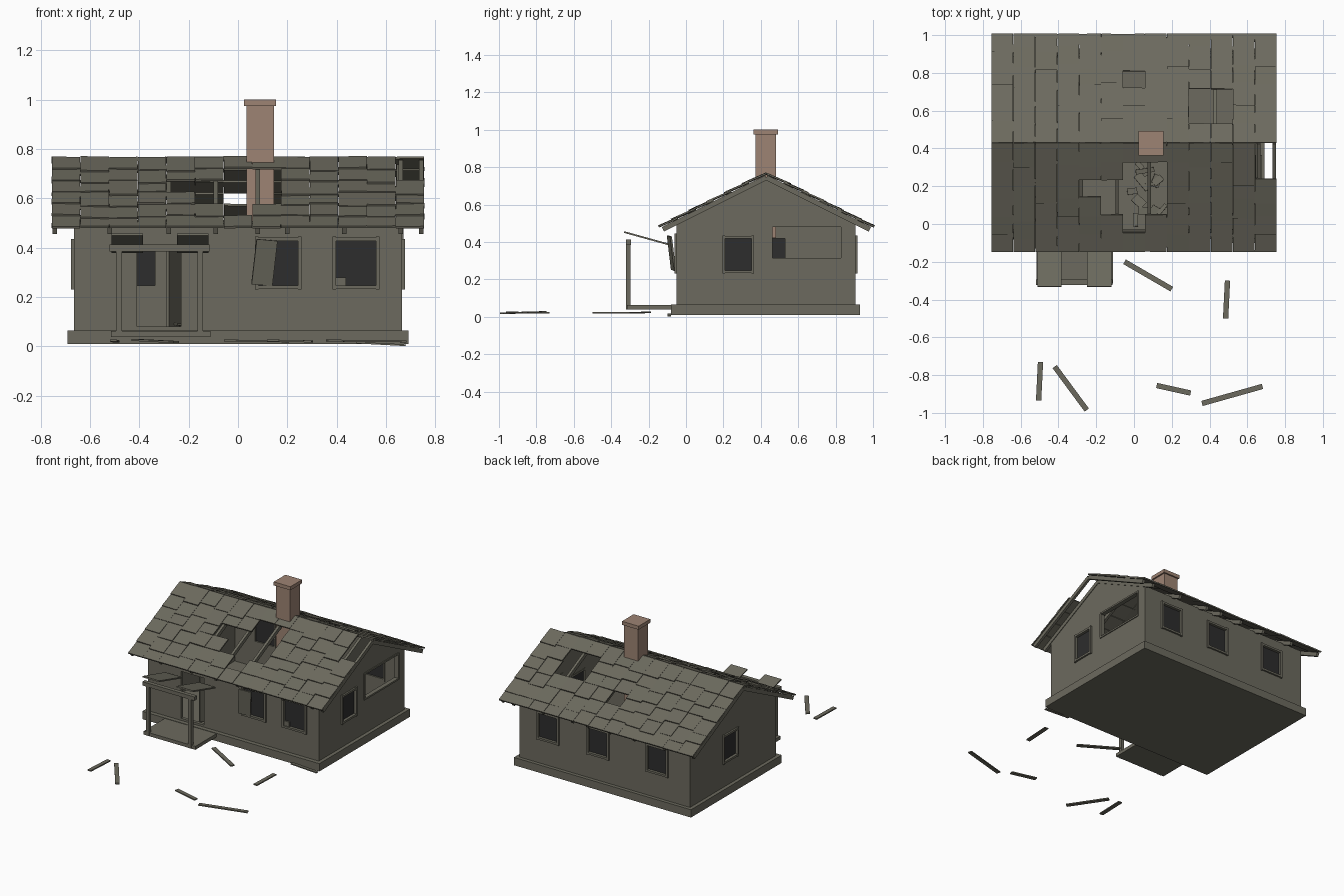
import bpy, bmesh, math, random
from mathutils import Matrix, Vector, Euler

random.seed(4)
cube = bpy.data.objects.get("Cube")
if cube:
    bpy.data.objects.remove(cube)


def material(name, color):
    m = bpy.data.materials.new(name)
    m.use_nodes = True
    m.diffuse_color = (*color, 1)
    bsdf = m.node_tree.nodes["Principled BSDF"]
    bsdf.inputs["Base Color"].default_value = (*color, 1)
    bsdf.inputs["Roughness"].default_value = 0.9
    return m


WOOD = material("weathered_wood", (0.15, 0.144, 0.112))
BRICK = material("faded_brick", (0.34, 0.23, 0.172))
GLASS = material("dark_glass", (0.026, 0.026, 0.026))


def finish(bm, name, mat):
    bmesh.ops.recalc_face_normals(bm, faces=bm.faces)
    me = bpy.data.meshes.new(name)
    bm.to_mesh(me)
    bm.free()
    me.materials.append(mat)
    ob = bpy.data.objects.new(name, me)
    bpy.context.collection.objects.link(ob)
    return ob


def add_box(bm, center, size, rot=None, parent=Matrix()):
    r = rot.to_matrix().to_4x4() if rot else Matrix()
    m = parent @ Matrix.Translation(center) @ r @ Matrix.Diagonal((*size, 1))
    bmesh.ops.create_cube(bm, size=1, matrix=m)


def add_span(bm, x, y, z, parent=Matrix()):
    # box given by its (min, max) on each axis
    spans = (x, y, z)
    add_box(bm, [(a + b) / 2 for a, b in spans], [b - a for a, b in spans], parent=parent)


def box(name, x, y, z, mat=WOOD):
    bm = bmesh.new()
    add_span(bm, x, y, z)
    return finish(bm, name, mat)


def tilted(name, center, size, angles, mat=WOOD):
    bm = bmesh.new()
    add_box(bm, center, size, Euler([math.radians(a) for a in angles]))
    return finish(bm, name, mat)


RIDGE_Y, RIDGE_Z = 0.43, 0.765
WX, Y0, Y1, THICK = 0.665, -0.05, 0.905, 0.022


def prism(name, half_x, y0, y1, z0, top):
    # gabled house volume extruded along x
    def roof(y):
        return top - 0.5 * abs(y - RIDGE_Y)
    outline = [(y0, z0), (y1, z0), (y1, roof(y1)), (RIDGE_Y, top), (y0, roof(y0))]
    bm = bmesh.new()
    face = bm.faces.new([bm.verts.new((-half_x, y, z)) for y, z in outline])
    ext = bmesh.ops.extrude_face_region(bm, geom=[face])
    moved = [g for g in ext["geom"] if isinstance(g, bmesh.types.BMVert)]
    bmesh.ops.translate(bm, verts=moved, vec=(2 * half_x, 0, 0))
    return finish(bm, name, WOOD)


def cut(target, cutter):
    mod = target.modifiers.new("cut", "BOOLEAN")
    mod.object, mod.operation, mod.solver = cutter, "DIFFERENCE", "EXACT"
    bpy.context.view_layer.objects.active = target
    bpy.ops.object.modifier_apply(modifier=mod.name)
    bpy.data.objects.remove(cutter)


# Foundation and hollow gabled walls
box("foundation", (-0.69, 0.69), (-0.08, 0.93), (0.01, 0.065))
walls = prism("walls", WX, Y0, Y1, 0.06, 0.738)
cut(walls, prism("hollow", WX - THICK, Y0 + THICK, Y1 - THICK, 0.03, 0.95))

# Windows: outward matrix, width, bottom, top
HALF = math.pi / 2
LOW, HIGH = 0.24, 0.425
windows = [(0.478, Y0, 0, 0.165, LOW, 0.435), (0.163, Y0, 0, 0.165, LOW, 0.435),
           (0.44, Y1, math.pi, 0.15, LOW, HIGH), (0.05, Y1, math.pi, 0.15, LOW, HIGH),
           (-0.41, Y1, math.pi, 0.15, LOW, HIGH),
           (WX, 0.28, HALF, 0.145, LOW, HIGH), (-WX, 0.46, -HALF, 0.145, LOW, HIGH)]
holes, frames, panes = bmesh.new(), bmesh.new(), bmesh.new()
for x, y, turn, w, z0, z1 in windows:
    m = Matrix.Translation((x, y, 0)) @ Matrix.Rotation(turn, 4, "Z")
    h, f = w / 2, 0.014
    add_span(holes, (-h, h), (-0.05, 0.05), (z0, z1), m)
    add_span(panes, (-h, h), (0.007, 0.014), (z0, z1), m)
    for s in (-1, 1):
        add_box(frames, (s * (h + f / 2 - 0.002), 0.006, (z0 + z1) / 2),
                (f, 0.036, z1 - z0 + 1.4 * f), parent=m)
    for z in (z0, z1):
        add_box(frames, (0, 0.006, z), (w, 0.036, f), parent=m)

# Open doorway and wide broken gap in the side wall
add_span(holes, (-0.41, -0.23), (-0.1, 0), (0.08, 0.41))
add_span(holes, (0.6, 0.7), (0.46, 0.83), (0.31, 0.485))
cut(walls, finish(holes, "openings", WOOD))
finish(frames, "window_frames", WOOD)
finish(panes, "window_panes", GLASS)
gap = bmesh.new()
for z in (0.308, 0.487):
    add_span(gap, (0.64, 0.671), (0.452, 0.838), (z - 0.006, z + 0.006))
for y in (0.456, 0.834):
    add_span(gap, (0.64, 0.671), (y - 0.006, y + 0.006), (0.308, 0.487))
finish(gap, "side_gap_frame", WOOD)
tilted("door_leaf", (-0.257, 0.06, 0.235), (0.17, 0.012, 0.32), (0, 0, 71))
tilted("loose_shutter", (0.107, -0.078, 0.34), (0.086, 0.01, 0.185), (8, 5, 12))
box("broken_board", (0.397, 0.437), (-0.055, -0.046), (0.235, 0.28))

# Roof: overlapping shingles with missing cells, on rafters
SLOPE = math.atan(0.5)
COLS, ROWS = 13, 6
CW, RL = 1.51 / COLS, 0.57 / math.cos(SLOPE) / ROWS
missing = {-1: {(4, 2), (5, 2), (5, 3), (6, 1), (6, 2), (6, 3), (6, 4),
                (7, 1), (7, 2), (7, 3), (12, 0), (12, 1)},
           1: {(9, 1), (9, 2), (10, 1), (10, 2), (6, 3)}}
rafter_x = (-0.743, -0.52, -0.28, -0.09, 0.08, 0.2, 0.43, 0.66, 0.743)
shingles, rafters = bmesh.new(), bmesh.new()
for side in (-1, 1):
    # local frame: x along ridge, y down the slope, z outward
    down = Vector((0, side * math.cos(SLOPE), -math.sin(SLOPE)))
    out = Vector((0, side * math.sin(SLOPE), math.cos(SLOPE)))
    m = Matrix.Translation((0, RIDGE_Y, RIDGE_Z)) @ Matrix(
        ((1, 0, 0, 0), (0, down.y, out.y, 0), (0, down.z, out.z, 0), (0, 0, 0, 1)))
    for col in range(COLS):
        for row in range(ROWS):
            if (col, row) in missing[side]:
                continue
            extra = 0.004 if row == ROWS - 1 else random.choice((0.006, 0.02, 0.035))
            if (col, row + 1) in missing[side]:
                extra = 0.004
            length = RL + extra
            lift = random.uniform(0.001, 0.005)
            tilt = Euler((0.05, random.uniform(-0.02, 0.02), random.uniform(-0.015, 0.015)))
            add_box(shingles, (-0.755 + (col + 0.5) * CW, row * RL + length / 2, lift),
                    (CW - 0.001, length, 0.009), tilt, m)
    for x in rafter_x:
        add_span(rafters, (x - 0.009, x + 0.009), (0.01, 0.628), (-0.032, -0.005), m)
finish(shingles, "roof_shingles", WOOD)
finish(rafters, "roof_rafters", WOOD)

# Chimney
box("chimney_stack", (0.035, 0.145), (0.372, 0.482), (0.42, 0.98), BRICK)
box("chimney_cap", (0.025, 0.155), (0.362, 0.492), (0.975, 1.0), BRICK)

# Porch with two leftover roof slabs
box("porch_floor", (-0.515, -0.112), (-0.315, -0.07), (0.038, 0.062))
for label, x in (("right", -0.483), ("left", -0.153)):
    box(label + "_porch_post", (x - 0.012, x + 0.012), (-0.32, -0.296), (0.04, 0.4))
box("porch_beam", (-0.52, -0.115), (-0.322, -0.294), (0.385, 0.412))
for label, x in (("right", -0.448), ("left", -0.184)):
    tilted(label + "_porch_roof_slab", (x, -0.205, 0.418), (0.128, 0.262, 0.009), (-15.5, 0, 0))

# Fallen planks on the ground: two end points each
planks = [(-0.05, -0.2, 0.2, -0.345), (0.495, -0.3, 0.485, -0.5),
          (-0.495, -0.73, -0.505, -0.935), (-0.42, -0.755, -0.25, -0.985),
          (0.12, -0.855, 0.3, -0.895), (0.36, -0.95, 0.68, -0.86)]
for i, (x0, y0, x1, y1) in enumerate(planks):
    tilted("fallen_plank_%d" % (i + 1), ((x0 + x1) / 2, (y0 + y1) / 2, 0.022),
           (math.hypot(x1 - x0, y1 - y0), 0.028, 0.008),
           (0, random.uniform(-2, 2), math.degrees(math.atan2(y1 - y0, x1 - x0))))
tilted("foundation_splinter", (0.58, -0.09, 0.01), (0.2, 0.02, 0.007), (0, 3, 0))

# Broken shingles on the floor inside
rubble = bmesh.new()
for i in range(14):
    spot = (random.uniform(-0.25, 0.15), random.uniform(0.02, 0.33), 0.075 + i * 0.002)
    size = (random.uniform(0.03, 0.1), random.uniform(0.02, 0.05), 0.008)
    add_box(rubble, spot, size, Euler((random.uniform(-0.2, 0.2), 0.1, random.uniform(0, 3))))
finish(rubble, "floor_rubble", WOOD)
